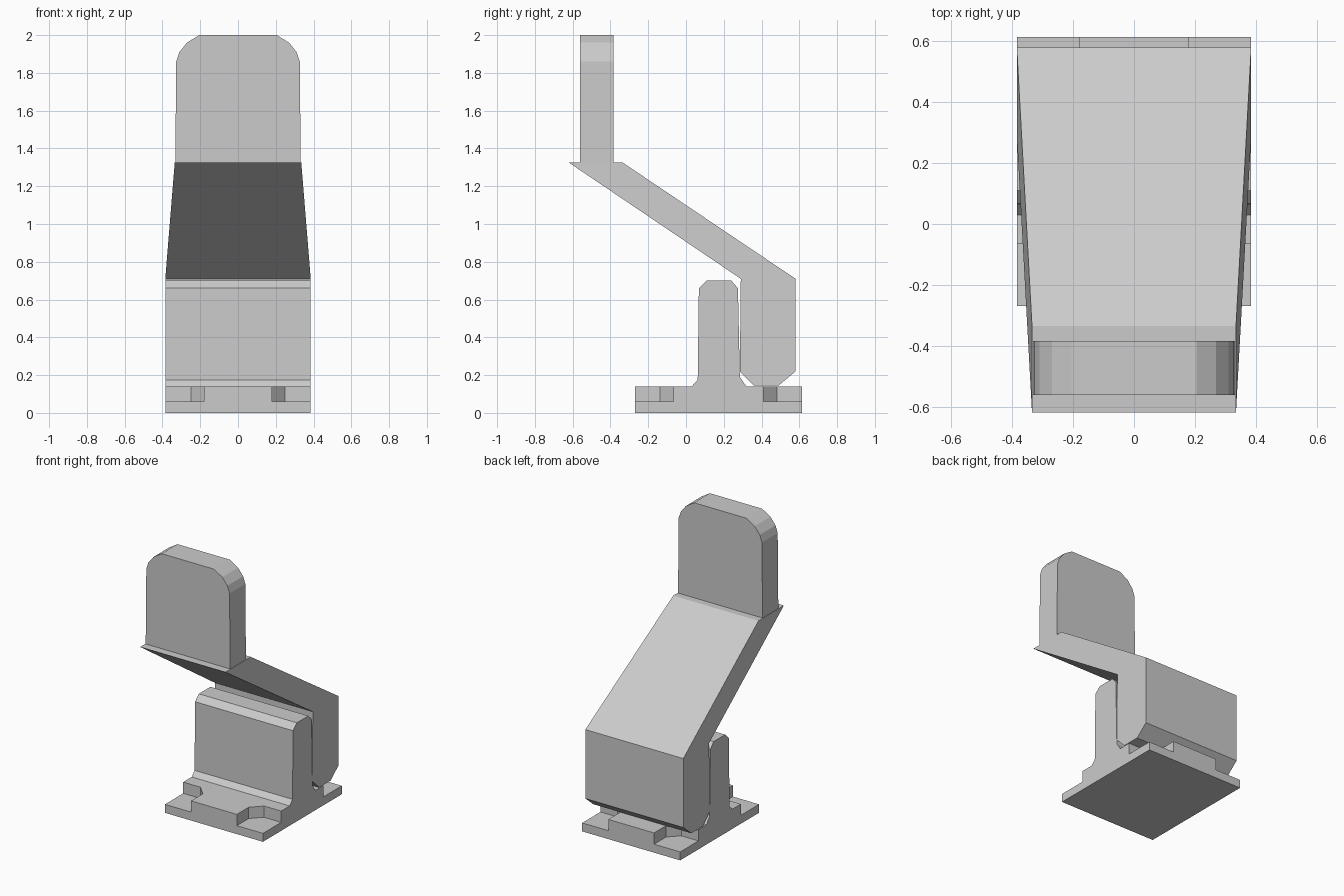
import bpy, bmesh
from mathutils import Vector

if "Cube" in bpy.data.objects:
    bpy.data.objects.remove(bpy.data.objects["Cube"], do_unlink=True)

grey = bpy.data.materials.new("plain grey")
grey.use_nodes = True
grey.diffuse_color = (0.6, 0.6, 0.6, 1)
grey.node_tree.nodes["Principled BSDF"].inputs["Base Color"].default_value = (0.6, 0.6, 0.6, 1)


def add_prism(bm, points, place, start, end):
    """Extrude a flat outline between two depths; place maps (a, b, depth) to x, y, z."""
    face = bm.faces.new([bm.verts.new(place(a, b, start)) for a, b in points])
    made = bmesh.ops.extrude_face_region(bm, geom=[face])["geom"]
    shift = Vector(place(0, 0, end)) - Vector(place(0, 0, start))
    bmesh.ops.translate(bm, verts=[v for v in made if isinstance(v, bmesh.types.BMVert)], vec=shift)


def finish(name, bm):
    bmesh.ops.recalc_face_normals(bm, faces=bm.faces[:])
    mesh = bpy.data.meshes.new(name)
    bm.to_mesh(mesh)
    bm.free()
    mesh.materials.append(grey)
    obj = bpy.data.objects.new(name, mesh)
    bpy.context.collection.objects.link(obj)
    return obj


def side(y, z, x):
    return (x, y, z)


def front(x, z, y):
    return (x, y, z)


def plan(x, y, z):
    return (x, y, z)


HALF, TIP = 0.385, 0.335
SLAB, FLOOR, KNEE, SHELF = 0.14, 0.06, 0.71, 1.325

# Mounting base with its upright wall, one side profile
bm = bmesh.new()
add_prism(bm, [(-0.27, 0), (0.615, 0), (0.615, SLAB), (0.32, SLAB), (0.285, 0.19),
               (0.275, 0.66), (0.24, 0.70), (0.11, 0.70), (0.068, 0.66),
               (0.062, 0.175), (0.03, SLAB), (-0.27, SLAB)], side, -HALF, HALF)
base = finish("mounting_base", bm)

# Screw pockets cut into the four corners, each with a chamfered inner corner
bm = bmesh.new()
mid = 0.1725
for sx in (-1, 1):
    for sy in (-1, 1):
        outline = [(0.5, 0.2375), (0.25, 0.2375), (0.18, 0.31), (0.18, 0.6), (0.5, 0.6)]
        add_prism(bm, [(sx * x, mid + sy * y) for x, y in outline], plan, FLOOR, 0.3)
cutter = finish("pocket_cutter", bm)
cutter.hide_render = True
cut = base.modifiers.new("pockets", "BOOLEAN")
cut.operation, cut.solver, cut.object = "DIFFERENCE", "EXACT", cutter
bpy.context.view_layer.objects.active = base
bpy.ops.object.modifier_apply(modifier=cut.name)
bpy.data.objects.remove(cutter, do_unlink=True)

# Arm: upright foot and slanted slab, narrowing above the knee
bm = bmesh.new()
add_prism(bm, [(0.29, KNEE), (0.285, 0.22), (0.36, 0.145), (0.49, 0.145), (0.58, 0.22),
               (0.58, KNEE), (-0.335, SHELF), (-0.62, SHELF)], side, -HALF, HALF)
for v in bm.verts:
    if v.co.z > KNEE + 0.1:
        v.co.x *= TIP / HALF
finish("slanted_arm", bm)

# Rounded upright tab on the end of the arm
half = [(0.332, SHELF), (0.327, 1.86), (0.31, 1.91), (0.27, 1.96), (0.205, 2.0)]
bm = bmesh.new()
add_prism(bm, half + [(-x, z) for x, z in reversed(half)], front, -0.562, -0.385)
finish("upright_tab", bm)
